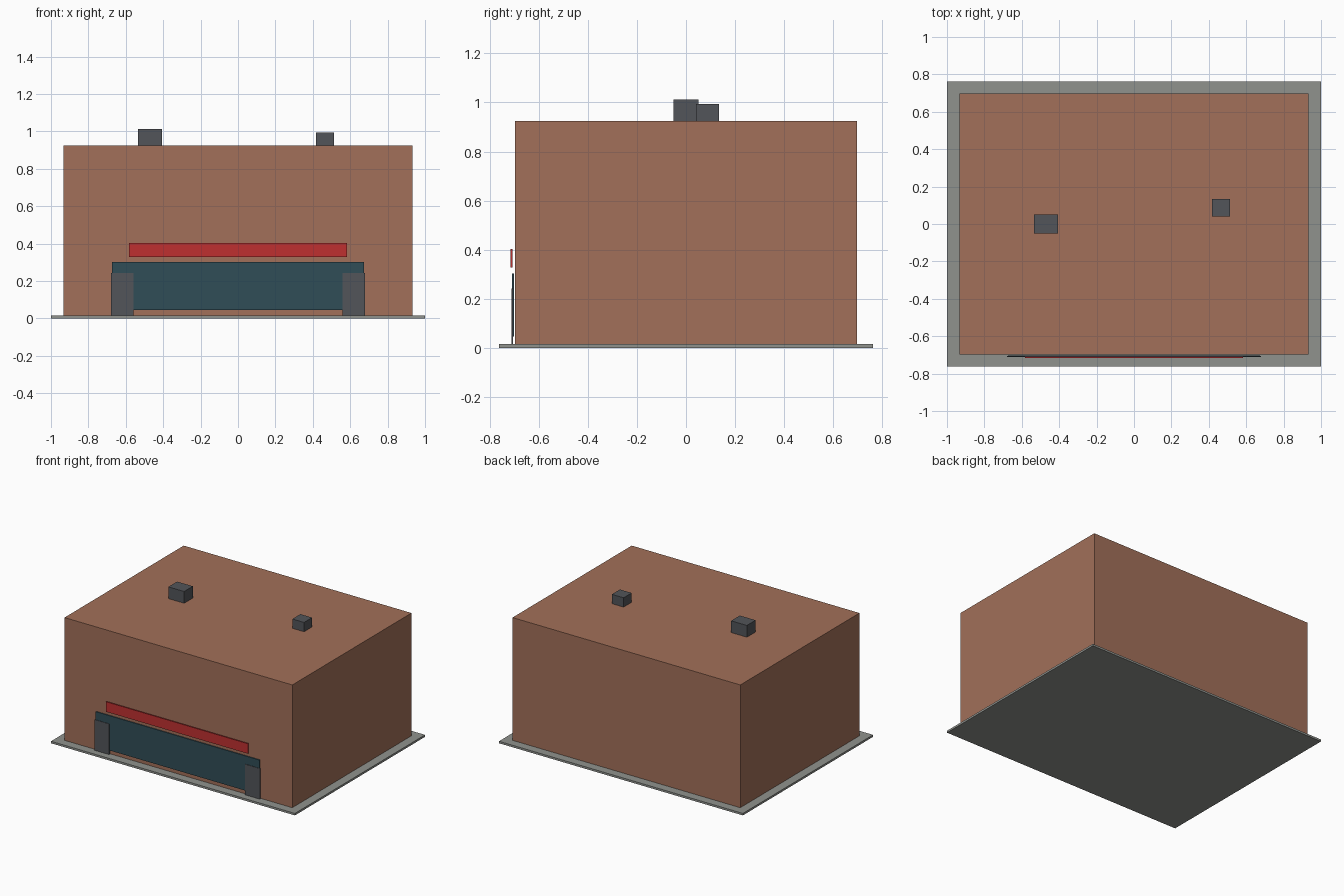
import bpy

if "Cube" in bpy.data.objects:
    bpy.data.objects.remove(bpy.data.objects["Cube"])


def material(name, rgb):
    m = bpy.data.materials.new(name)
    m.diffuse_color = (*rgb, 1.0)
    m.use_nodes = True
    m.node_tree.nodes["Principled BSDF"].inputs["Base Color"].default_value = m.diffuse_color
    return m


def box(name, x, y, z, mat=None):
    """Box from (min, max) ranges on each axis."""
    lo, hi = zip(x, y, z)
    bpy.ops.mesh.primitive_cube_add(size=1, location=[(a + b) / 2 for a, b in zip(lo, hi)])
    ob = bpy.context.object
    ob.name = name
    ob.scale = [b - a for a, b in zip(lo, hi)]
    bpy.ops.object.transform_apply(location=False, rotation=False, scale=True)
    if mat:
        ob.data.materials.append(mat)
    return ob


brick = material("brick", (0.36, 0.16, 0.10))
paving = material("paving", (0.28, 0.29, 0.27))
glass = material("dark_glass", (0.03, 0.075, 0.095))
red = material("red_paint", (0.52, 0.03, 0.03))
metal = material("dark_metal", (0.085, 0.09, 0.1))

# Pavement slab and main block
box("pavement", (-1, 1), (-0.762, 0.762), (0, 0.015), paving)
box("building", (-0.934, 0.934), (-0.698, 0.698), (0.015, 0.925), brick)

# Shopfront: window, fascia board and side pillars
box("shop_window", (-0.673, 0.673), (-0.709, -0.702), (0.045, 0.302), glass)
box("fascia_board", (-0.582, 0.582), (-0.716, -0.708), (0.328, 0.402), red)
for side, label in ((-1, "left"), (1, "right")):
    box(f"{label}_pillar", sorted((side * 0.558, side * 0.68)),
        (-0.712, -0.705), (0.015, 0.242), metal)

# Rooftop units
box("large_roof_unit", (-0.535, -0.406), (-0.051, 0.051), (0.925, 1.012), metal)
box("small_roof_unit", (0.418, 0.514), (0.04, 0.134), (0.925, 0.994), metal)
